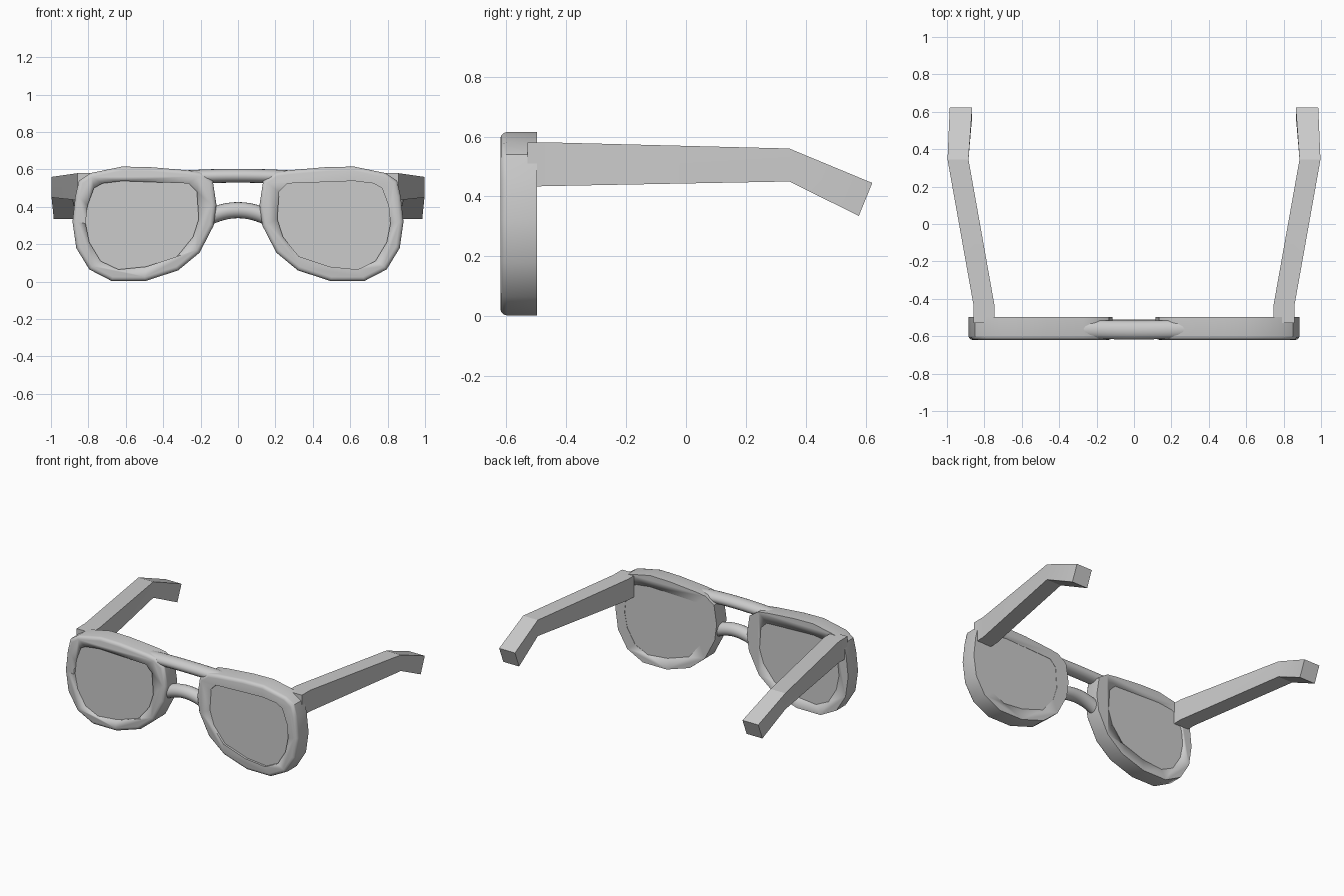
import bpy, bmesh, math
from mathutils import Vector

cube = bpy.data.objects.get("Cube")
if cube:
    bpy.data.objects.remove(cube)

grey = bpy.data.materials.new("plain grey")
grey.use_nodes = True
grey.diffuse_color = (0.6, 0.6, 0.6, 1)
grey.node_tree.nodes["Principled BSDF"].inputs["Base Color"].default_value = (0.6, 0.6, 0.6, 1)


def finish(bm, name, angle=35):
    """Turn a bmesh into a shaded object."""
    bmesh.ops.recalc_face_normals(bm, faces=bm.faces)
    mesh = bpy.data.meshes.new(name)
    bm.to_mesh(mesh)
    bm.free()
    mesh.materials.append(grey)
    ob = bpy.data.objects.new(name, mesh)
    bpy.context.collection.objects.link(ob)
    bpy.ops.object.select_all(action="DESELECT")
    ob.select_set(True)
    bpy.context.view_layer.objects.active = ob
    bpy.ops.object.shade_smooth_by_angle(angle=math.radians(angle))
    return ob


def loft(rings, name, angle=35):
    """Skin a row of matching closed rings and cap both ends."""
    bm = bmesh.new()
    rows = [[bm.verts.new(p) for p in ring] for ring in rings]
    for a, b in zip(rows, rows[1:]):
        for i in range(len(a)):
            j = (i + 1) % len(a)
            bm.faces.new((a[i], a[j], b[j], b[i]))
    bm.faces.new(rows[0])
    bm.faces.new(rows[-1])
    return finish(bm, name, angle)


def prism(outline, front, back, name, round_front=0):
    """Extrude an x-z outline along y, optionally rounding its front rim."""
    bm = bmesh.new()
    face = bm.faces.new([bm.verts.new((x, front, z)) for x, z in outline])
    rim = list(face.edges)
    out = bmesh.ops.extrude_face_region(bm, geom=[face], use_keep_orig=True)
    moved = [v for v in out["geom"] if isinstance(v, bmesh.types.BMVert)]
    bmesh.ops.translate(bm, verts=moved, vec=(0, back - front, 0))
    bmesh.ops.recalc_face_normals(bm, faces=bm.faces)
    if round_front:
        bmesh.ops.bevel(bm, geom=rim, offset=round_front, segments=3,
                        profile=0.5, affect="EDGES", clamp_overlap=True)
    return finish(bm, name)


def tube(path, ry, rz, name, sides=20):
    """Sweep an ellipse along a path that runs mainly in x."""
    pts = [Vector(p) for p in path]
    rings = []
    for i, p in enumerate(pts):
        t = (pts[min(i + 1, len(pts) - 1)] - pts[max(i - 1, 0)]).normalized()
        up = Vector((-t.z, 0, t.x))
        side = t.cross(up)
        angles = [2 * math.pi * k / sides for k in range(sides)]
        rings.append([p + side * ry * math.cos(a) + up * rz * math.sin(a) for a in angles])
    return loft(rings, name, 50)


# Rim and lens outlines
RIM = [(.79, .58), (.62, .615), (.47, .612), (.27, .595), (.2, .585), (.135, .54),
       (.115, .41), (.13, .3), (.205, .155), (.32, .06), (.495, .003), (.675, .003),
       (.795, .065), (.865, .18), (.885, .32), (.87, .455), (.85, .54)]
LENS = [(.77, .5), (.725, .525), (.62, .538), (.265, .525), (.22, .48), (.21, .335),
        (.24, .24), (.325, .135), (.49, .08), (.64, .065), (.735, .11), (.795, .21),
        (.815, .31), (.805, .405)]

for s, side in ((1, "left"), (-1, "right")):
    # Rim with a lens opening
    rim = prism([(s * x, z) for x, z in RIM], -.62, -.497, side + "_rim", .022)
    glass = [(s * x, z) for x, z in LENS]
    cutter = prism(glass, -.7, -.4, side + "_lens_cutter")
    cutter.hide_render = True
    cutter.hide_set(True)
    cut = rim.modifiers.new("lens opening", "BOOLEAN")
    cut.object = cutter
    cut.solver = "EXACT"
    # Lens set just behind the rim front
    prism(glass, -.605, -.499, side + "_lens")
    # Temple arm with a bent ear piece: y, inner x, outer x, top z, bottom z
    stations = [((-.53, -.53), .745, .857, .58, .433), ((-.44, -.44), .745, .857, .58, .435),
                ((.345, .345), .885, .997, .56, .45), ((.622, .577), .865, .985, .445, .335)]
    loft([[(s * a, y[0], t), (s * b, y[0], t), (s * b, y[1], u), (s * a, y[1], u)]
          for y, a, b, t, u in stations], side + "_temple_arm", 15)

# Top bar joining the rims
steps = [i / 8 for i in range(-8, 9)]
tube([(.27 * t, -.567 + .005 * t * t, .566 - .008 * t * t) for t in steps],
     .05, .037, "top_bar")

# Arched nose bridge
tube([(.17 * t, -.555, .382 - .045 * t * t) for t in steps], .045, .043, "nose_bridge")
